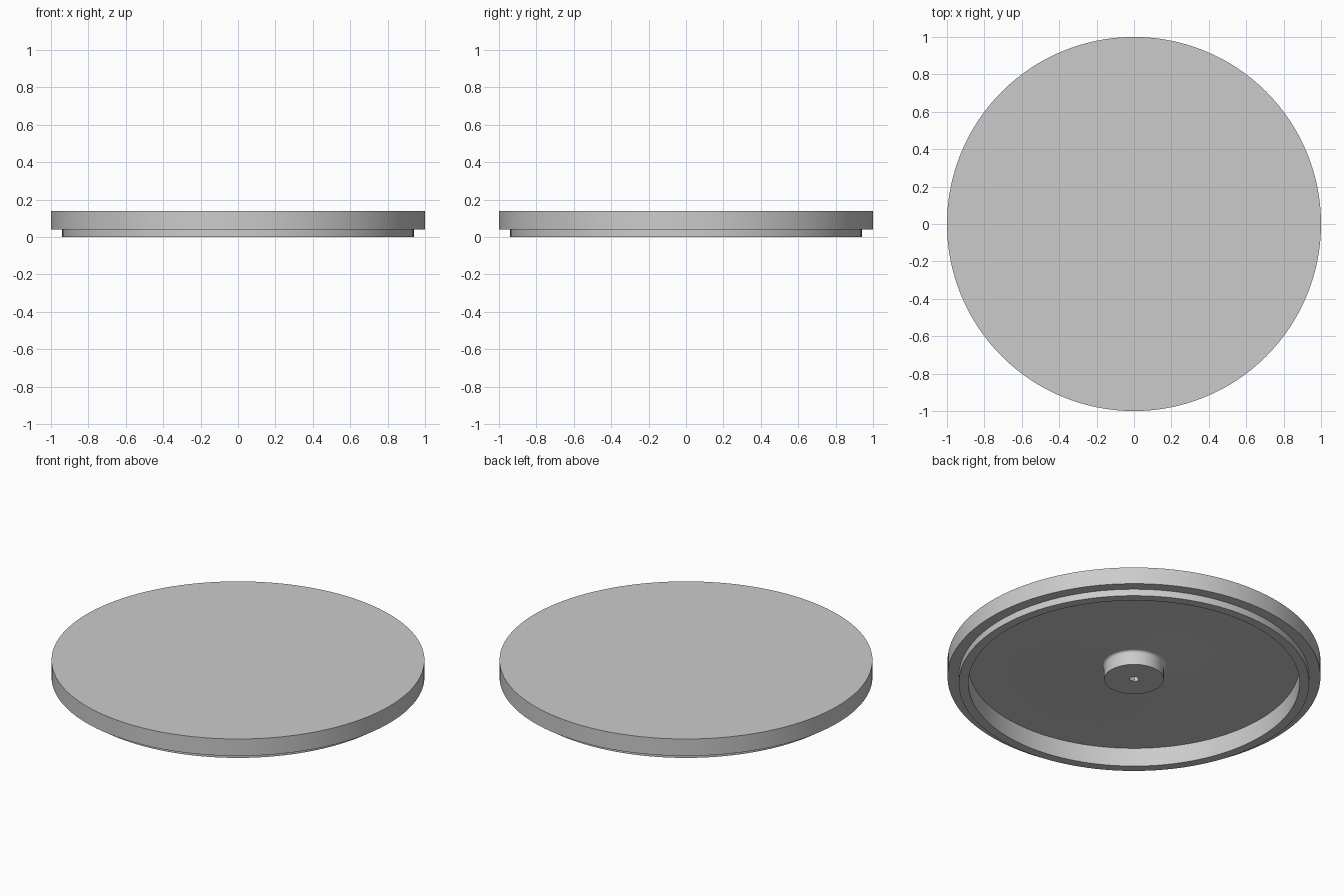
import bpy
import bmesh
import math

cube = bpy.data.objects.get("Cube")
if cube:
    bpy.data.objects.remove(cube)

GREY = (0.6, 0.6, 0.6, 1)
mat = bpy.data.materials.new("plain grey")
mat.use_nodes = True
mat.diffuse_color = GREY
mat.node_tree.nodes["Principled BSDF"].inputs["Base Color"].default_value = GREY

SEGMENTS = 128
FLOOR = 0.11      # underside of the thin top plate
BOSS_R, BOSS_Z = 0.16, 0.025
FILLET = 0.015


def make_object(name, bm):
    bmesh.ops.recalc_face_normals(bm, faces=bm.faces)
    mesh = bpy.data.meshes.new(name)
    bm.to_mesh(mesh)
    bm.free()
    mesh.materials.append(mat)
    obj = bpy.data.objects.new(name, mesh)
    bpy.context.collection.objects.link(obj)
    return obj


def lathe(name, profile):
    """Spin an (r, z) profile that starts and ends on the axis."""
    bm = bmesh.new()
    verts = [bm.verts.new((r, 0, z)) for r, z in profile]
    edges = [bm.edges.new(pair) for pair in zip(verts, verts[1:])]
    bmesh.ops.spin(bm, geom=verts + edges, cent=(0, 0, 0), axis=(0, 0, 1),
                   angle=math.tau, steps=SEGMENTS, use_merge=True)
    bmesh.ops.remove_doubles(bm, verts=bm.verts, dist=1e-5)
    return make_object(name, bm)


# Lid: top plate, stepped rim, hollow underside and filleted central boss
fillet = []
for i in range(7):
    a = math.radians(15 * i)
    fillet.append((BOSS_R + FILLET * (1 - math.sin(a)),
                   FLOOR - FILLET * (1 - math.cos(a))))
lid = lathe("round_lid", [
    (0, 0.14), (1, 0.14), (1, 0.04), (0.94, 0.04), (0.94, 0), (0.888, 0),
    (0.888, FLOOR), *fillet, (BOSS_R, BOSS_Z), (0, BOSS_Z)])

# D-shaped shaft hole in the boss
bm = bmesh.new()
arc = [math.radians(-45 + 270 * i / 24) for i in range(25)]
face = bm.faces.new([bm.verts.new((0.025 * math.cos(a), 0.025 * math.sin(a), 0))
                     for a in arc])
ext = bmesh.ops.extrude_face_region(bm, geom=[face])
for v in ext["geom"]:
    if isinstance(v, bmesh.types.BMVert):
        v.co.z = 0.09
cutter = make_object("shaft_hole_cutter", bm)
cutter.hide_render = True
cutter.hide_set(True)

cut = lid.modifiers.new("shaft_hole", "BOOLEAN")
cut.operation = "DIFFERENCE"
cut.solver = "EXACT"
cut.object = cutter

# Apply the cut, then shade smooth with sharp corners
bpy.ops.object.select_all(action="DESELECT")
bpy.context.view_layer.objects.active = lid
lid.select_set(True)
bpy.ops.object.modifier_apply(modifier=cut.name)
bpy.data.objects.remove(cutter)
bpy.ops.object.shade_smooth_by_angle(angle=math.radians(30))
